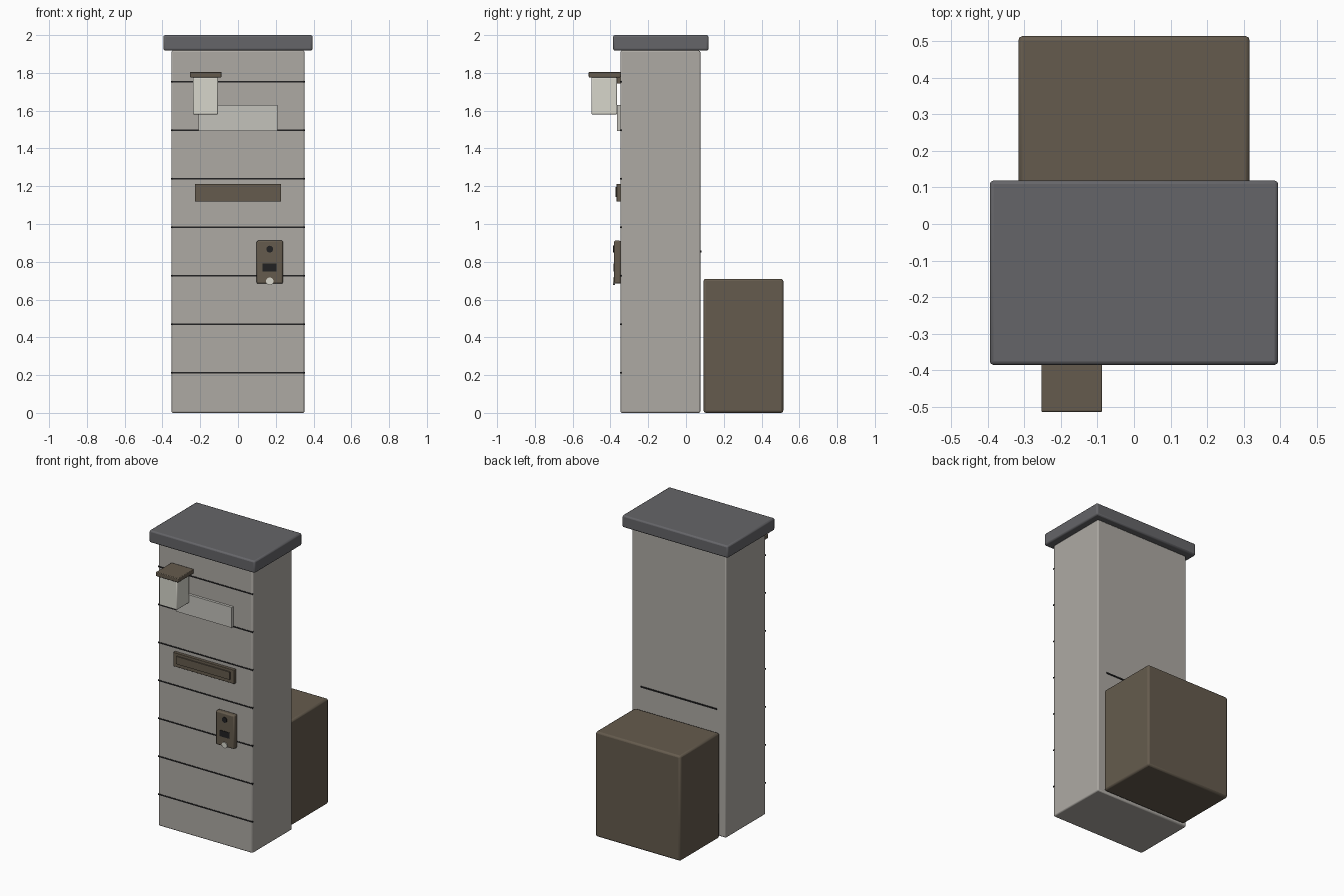
import bpy
import math

if "Cube" in bpy.data.objects:
    bpy.data.objects.remove(bpy.data.objects["Cube"])


def material(name, r, g, b):
    m = bpy.data.materials.new(name)
    m.diffuse_color = (r, g, b, 1)
    m.use_nodes = True
    m.node_tree.nodes["Principled BSDF"].inputs["Base Color"].default_value = m.diffuse_color
    return m


STONE = material("stone", 0.42, 0.40, 0.37)
SLATE = material("slate", 0.13, 0.13, 0.14)
BRONZE = material("bronze", 0.13, 0.105, 0.075)
DARK = material("dark", 0.015, 0.015, 0.016)
GLASS = material("frosted_glass", 0.68, 0.67, 0.60)
PLATE = material("pale_plate", 0.55, 0.54, 0.50)


def box(name, x, y, z, mat, bevel=0.0):
    """Box from (min, max) ranges, optionally with rounded edges."""
    bpy.ops.mesh.primitive_cube_add(
        size=1, location=[(a + b) / 2 for a, b in (x, y, z)])
    ob = bpy.context.object
    ob.name = name
    ob.scale = [b - a for a, b in (x, y, z)]
    bpy.ops.object.transform_apply(location=False, rotation=False, scale=True)
    ob.data.materials.append(mat)
    if bevel:
        mod = ob.modifiers.new("bevel", 'BEVEL')
        mod.width = bevel
        mod.segments = 2
        bpy.ops.object.shade_smooth_by_angle(angle=math.radians(30))
    return ob


def disc(name, x, z, radius, y, mat):
    """Short cylinder facing the front."""
    bpy.ops.mesh.primitive_cylinder_add(
        vertices=20, radius=radius, depth=y[1] - y[0],
        location=(x, sum(y) / 2, z), rotation=(math.pi / 2, 0, 0))
    ob = bpy.context.object
    ob.name = name
    ob.data.materials.append(mat)
    bpy.ops.object.shade_smooth_by_angle(angle=math.radians(30))


# Pillar and overhanging cap
box("pillar", (-0.352, 0.352), (-0.347, 0.076), (0, 1.918), STONE, 0.008)
box("cap", (-0.395, 0.395), (-0.386, 0.119), (1.918, 2.0), SLATE, 0.01)

# Dark joint lines across the front
for i in range(7):
    z = 0.213 + i * 0.2565
    box(f"joint_line_{i + 1}", (-0.354, 0.354), (-0.350, -0.340),
        (z - 0.004, z + 0.004), DARK)

# Parcel bin and rear slot
box("rear_bin", (-0.317, 0.317), (0.093, 0.515), (0, 0.71), BRONZE, 0.012)
box("rear_slot", (-0.285, 0.285), (0.07, 0.081), (0.850, 0.859), DARK)

# Wall lamp
box("lamp_bracket", (-0.212, -0.132), (-0.372, -0.345), (1.745, 1.782), BRONZE)
box("lamp_glass", (-0.239, -0.106), (-0.501, -0.365), (1.58, 1.776), GLASS, 0.006)
box("lamp_lid", (-0.254, -0.087), (-0.515, -0.347), (1.776, 1.805), BRONZE, 0.004)

# Number plate
box("number_plate", (-0.208, 0.208), (-0.364, -0.345), (1.493, 1.631), PLATE)

# Letter slot with flap
box("letter_plate", (-0.228, 0.228), (-0.367, -0.345), (1.119, 1.213), BRONZE, 0.002)
box("letter_flap", (-0.2, 0.2), (-0.374, -0.365), (1.143, 1.195), BRONZE)

# Intercom
box("intercom", (0.099, 0.238), (-0.381, -0.345), (0.684, 0.912), BRONZE, 0.008)
disc("intercom_camera", 0.168, 0.867, 0.018, (-0.386, -0.375), DARK)
box("intercom_screen", (0.131, 0.205), (-0.384, -0.375), (0.749, 0.79), DARK)
disc("intercom_button", 0.168, 0.697, 0.02, (-0.386, -0.375), GLASS)
